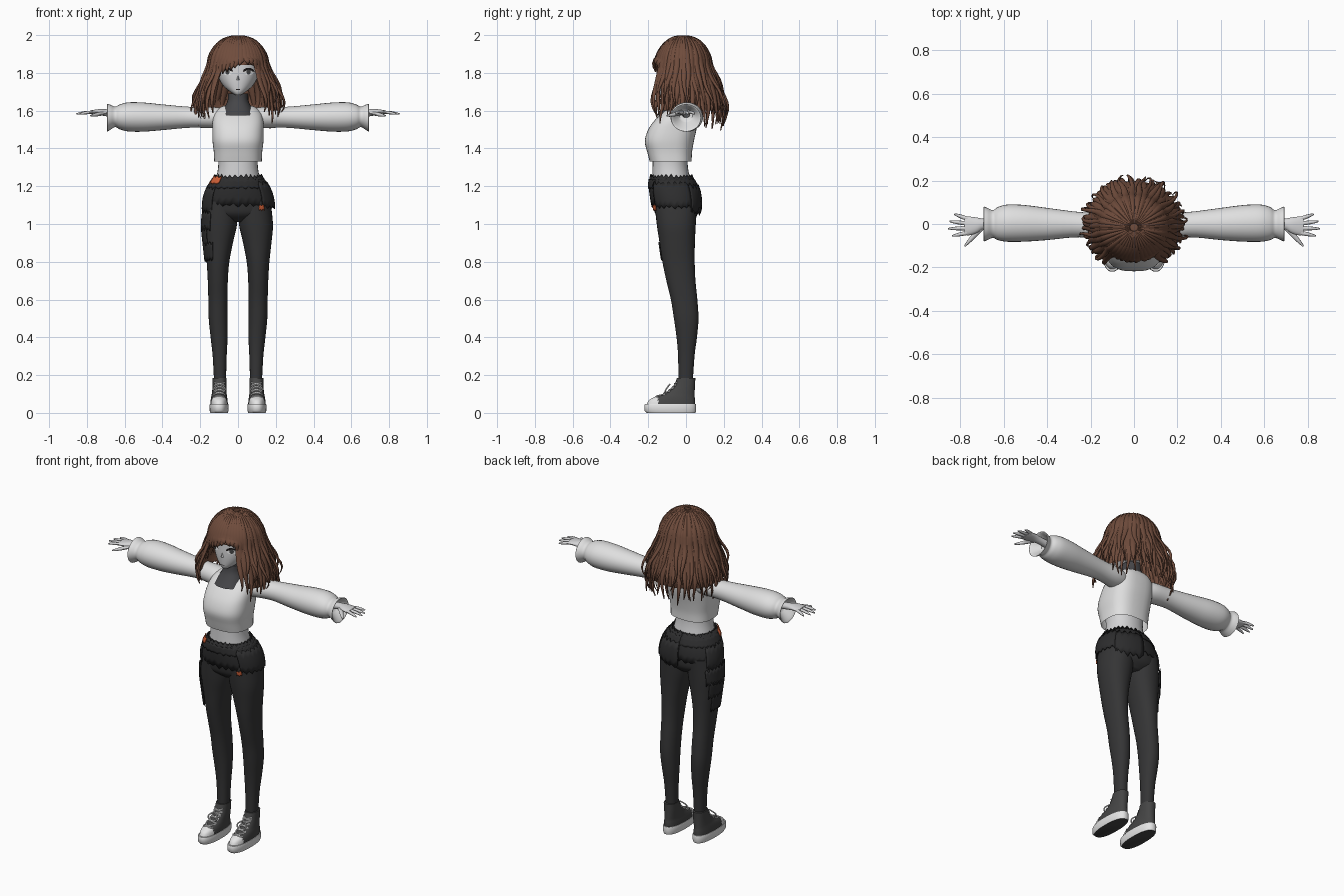
import bpy, bmesh, random
from math import sin, cos, pi, radians, copysign
from mathutils import Vector

random.seed(7)
if "Cube" in bpy.data.objects:
    bpy.data.objects.remove(bpy.data.objects["Cube"])


def material(name, r, g, b):
    m = bpy.data.materials.new(name)
    m.use_nodes = True
    m.diffuse_color = (r, g, b, 1)
    m.node_tree.nodes["Principled BSDF"].inputs["Base Color"].default_value = (r, g, b, 1)
    return m


SKIN = material("pale_skin", .66, .66, .67)
KNIT = material("white_knit", .74, .74, .74)
NECK = material("charcoal_knit", .06, .06, .065)
LEGGING = material("legging_black", .035, .035, .036)
DENIM = material("torn_denim_black", .026, .026, .027)
CANVAS = material("shoe_grey", .06, .06, .06)
RUBBER = material("white_rubber", .78, .78, .78)
HAIR = material("brown_hair", .16, .072, .045)
ORANGE = material("orange_cloth", .65, .12, .04)
LASH = material("lash_black", .015, .012, .012)


def build(name, verts, faces, mats, rule=None, angle=50):
    me = bpy.data.meshes.new(name)
    me.from_pydata([tuple(v) for v in verts], [], faces)
    bm = bmesh.new()
    bm.from_mesh(me)
    bmesh.ops.recalc_face_normals(bm, faces=bm.faces)
    bm.to_mesh(me)
    bm.free()
    for m in mats:
        me.materials.append(m)
    for p in me.polygons:
        p.use_smooth = True
        if rule:
            p.material_index = rule(p)
    me.set_sharp_from_angle(angle=radians(angle))
    ob = bpy.data.objects.new(name, me)
    bpy.context.scene.collection.objects.link(ob)
    return ob


def loft(name, rings, mats, rule=None, caps=(True, True)):
    n = len(rings[0])
    verts = [v for r in rings for v in r]
    faces = [(i * n + j, i * n + (j + 1) % n, (i + 1) * n + (j + 1) % n, (i + 1) * n + j)
             for i in range(len(rings) - 1) for j in range(n)]
    if caps[0]:
        faces.append(tuple(range(n)))
    if caps[1]:
        faces.append(tuple(range(len(verts) - n, len(verts))))
    return build(name, verts, faces, mats, rule)


def refine(secs, sub=4):
    # Smooth spline through a list of sections
    out = []
    for i in range(len(secs) - 1):
        q = [secs[max(i - 1, 0)], secs[i], secs[i + 1], secs[min(i + 2, len(secs) - 1)]]
        for k in range(sub):
            t = k / sub
            out.append(tuple(b + .5 * t * (c - a + t * (2 * a - 5 * b + 4 * c - d + t * (3 * (b - c) + d - a)))
                             for a, b, c, d in zip(*q)))
    return out + [tuple(secs[-1])]


def lookup(secs, z):
    for a, b in zip(secs, secs[1:]):
        if b[0] <= z <= a[0]:
            t = (a[0] - z) / max(a[0] - b[0], 1e-6)
            return tuple(u + (v - u) * t for u, v in zip(a, b))
    return secs[0] if z > secs[0][0] else secs[-1]


def point(sec, a, off=0, p=2.2):
    # Section = height, centre x, half width, front y, back y; angle 0 faces front
    z, cx, hw, yf, yb = sec
    f = lambda v: copysign(abs(v) ** (2 / p), v)
    return Vector((cx + (hw + off) * f(sin(a)), (yf + yb) / 2 - ((yb - yf) / 2 + off) * f(cos(a)), z))


def body(name, secs, mats, side=1, n=32, p=2.2, rule=None, caps=(True, True)):
    secs = [(s[0], s[1] * side) + s[2:] for s in secs]
    return loft(name, [[point(s, 2 * pi * j / n, 0, p) for j in range(n)] for s in secs], mats, rule, caps)


def band(name, secs, a0, a1, z0, z1, off, jag, mat, side=1, p=2.2):
    # Torn cloth patch that follows a body surface
    cols, rows = max(4, int(abs(a1 - a0) / 6)), 4
    verts = []
    for i in range(cols + 1):
        lo, hi = [z + (jag if (i % 2) else -jag) * random.uniform(.2, 1) for z in (z0, z1)]
        for k in range(rows + 1):
            z = lo + (hi - lo) * k / rows
            s = lookup(secs, z)
            v = point((z, s[1] * side) + s[2:], radians(a0 + (a1 - a0) * i / cols), off, p)
            verts.append(v)
    m = rows + 1
    ob = build(name, verts, [(i * m + k, i * m + m + k, i * m + m + k + 1, i * m + k + 1)
                             for i in range(cols) for k in range(rows)], [mat])
    mod = ob.modifiers.new("thickness", "SOLIDIFY")
    mod.thickness, mod.offset = .005, 0


def tube(name, pts, widths, thick, mat, outward, n=8):
    # Flattened tapering tube; outward gives the thin direction
    rings = []
    for i, p in enumerate(pts):
        t = (pts[min(i + 1, len(pts) - 1)] - pts[max(i - 1, 0)]).normalized()
        o = outward(p)
        o = (o - t * o.dot(t)).normalized()
        s = t.cross(o)
        w = widths(i / (len(pts) - 1))
        h = min(thick, w)
        rings.append([p + s * w * cos(2 * pi * j / n) + o * h * sin(2 * pi * j / n) for j in range(n)])
    return loft(name, rings, [mat])


# Head and face
head = refine([(1.97, 0, .05, -.07, .04), (1.94, 0, .09, -.115, .08), (1.88, 0, .12, -.145, .11),
               (1.82, 0, .118, -.15, .11), (1.77, 0, .102, -.152, .09), (1.73, 0, .077, -.15, .05),
               (1.70, 0, .042, -.146, -.02), (1.683, 0, .014, -.136, -.09)])
body("head", head, [SKIN])


def plate(name, outline, off, mat):
    verts = []
    for x, z in outline:
        z0, cx, hw, yf, yb = lookup(head, z)
        c = max(0, 1 - abs(x / hw) ** 2.2) ** (1 / 2.2)
        verts.append((x, (yf + yb) / 2 - (yb - yf) / 2 * c - off, z))
    mid = sum((Vector(v) for v in verts), Vector()) / len(verts)
    mid.y -= .001
    n = len(verts)
    build(name, verts + [mid], [(i, (i + 1) % n, n) for i in range(n)], [mat])


def oval(cx, cz, rx, rz, n=20, a0=0, a1=2 * pi):
    return [(cx + rx * cos(a0 + (a1 - a0) * i / n), cz + rz * sin(a0 + (a1 - a0) * i / n)) for i in range(n)]


for side, tag in ((1, "left"), (-1, "right")):
    ex, ez = .056 * side, 1.805
    plate(tag + "_eye_white", oval(ex, ez, .027, .017), .002, RUBBER)
    plate(tag + "_iris", oval(ex, ez, .011, .014), .004, CANVAS)
    plate(tag + "_upper_lash", oval(ex, ez, .031, .022, 12, 0, pi) + oval(ex, ez, .027, .015, 12, pi, 0), .005, LASH)
plate("mouth", oval(0, 1.712, .014, .002), .002, LASH)
loft("nose", [[(sx * w, y, z) for sx, y, z in ((-1, -.146, 1.76), (1, -.146, 1.76), (0, -.146, 1.80))]
              for w in (.012,)] + [[(0, -.163, 1.764), (.001, -.163, 1.764), (0, -.162, 1.766)]], [SKIN])

# Collar, jumper and midriff
body("high_collar", refine([(1.69, 0, .052, -.10, .03), (1.65, 0, .056, -.107, .035),
                            (1.61, 0, .075, -.13, .045), (1.575, 0, .09, -.158, .05)]), [NECK], p=2.4)
torso = refine([(1.63, 0, .05, -.07, .035), (1.62, 0, .09, -.09, .05), (1.59, 0, .122, -.125, .06),
                (1.55, 0, .134, -.165, .06), (1.50, 0, .136, -.2, .055), (1.44, 0, .135, -.218, .042),
                (1.38, 0, .128, -.205, .032), (1.33, 0, .126, -.192, .03)])
body("jumper_body", torso, [KNIT], p=2.7, n=40, caps=(True, False))
body("midriff", refine([(1.38, 0, .108, -.175, .01), (1.3, 0, .105, -.177, .01), (1.2, 0, .125, -.18, .03)]), [SKIN])

# Sleeves: x, centre z, half height, centre y, half depth
sleeve = refine([(.06, 1.56, .05, -.03, .06), (.13, 1.563, .056, -.015, .065), (.25, 1.565, .055, -.003, .058),
                 (.4, 1.565, .068, 0, .074), (.5, 1.566, .077, .003, .084), (.58, 1.567, .077, .004, .086),
                 (.625, 1.567, .066, .002, .077), (.65, 1.567, .054, 0, .064), (.675, 1.565, .066, 0, .074),
                 (.692, 1.562, .073, 0, .08), (.685, 1.564, .062, 0, .068), (.64, 1.575, .03, 0, .035)])
palm = refine([(.62, 1.58, .02, 0, .022), (.69, 1.588, .019, 0, .024), (.725, 1.592, .017, -.006, .036),
               (.76, 1.592, .013, -.009, .043), (.782, 1.592, .009, -.009, .041)])


def limb(name, secs, mat, side, n=28):
    loft(name, [[(side * x, yc + ry * cos(2 * pi * j / n), zc + rz * sin(2 * pi * j / n)) for j in range(n)]
                for x, zc, rz, yc, ry in secs], [mat])


up = lambda p: Vector((0, 0, 1))
for side, tag in ((1, "left"), (-1, "right")):
    limb(tag + "_sleeve", sleeve, KNIT, side)
    limb(tag + "_palm", palm, SKIN, side, 16)
    for i, tip in enumerate((.838, .856, .85, .828)):
        y = -.04 + i * .021
        pts = [Vector((side * (.765 + (tip - .765) * k / 5), y + (i - 1.2) * .0025 * k, 1.592 - .0004 * k * k))
               for k in range(6)]
        tube(f"{tag}_finger_{i + 1}", pts, lambda t: .0098 * (1 - .65 * t ** 3), .008, SKIN, up)
    pts = [Vector((side * (.7 + .016 * k), -.012 - .018 * k, 1.588 - .003 * k)) for k in range(6)]
    tube(tag + "_thumb", pts, lambda t: .014 * (1 - .7 * t ** 2), .010, SKIN, up)

# Hips, legs and torn shorts
hips = refine([(1.25, 0, .118, -.183, .025), (1.2, 0, .15, -.188, .052), (1.15, 0, .17, -.184, .064),
               (1.1, 0, .177, -.175, .067), (1.05, 0, .165, -.16, .058), (1.01, 0, .06, -.11, .02)])
leg = refine([(1.12, .086, .086, -.168, .06), (1.0, .095, .09, -.155, .052), (.9, .102, .075, -.14, .047),
              (.8, .106, .06, -.125, .046), (.7, .107, .053, -.104, .05), (.6, .106, .051, -.08, .06),
              (.5, .105, .05, -.064, .066), (.4, .1, .045, -.05, .058), (.3, .097, .037, -.042, .045),
              (.15, .095, .031, -.04, .035)])
body("hips", hips, [LEGGING])
for side, tag in ((1, "left"), (-1, "right")):
    body(tag + "_leg", leg, [LEGGING], side)
band("torn_shorts", hips, -180, 180, 1.1, 1.252, .006, .013, DENIM)
band("waist_cloth", hips, -180, 180, 1.19, 1.235, .011, .006, DENIM)
band("left_hip_flap", hips, 40, 125, 1.09, 1.215, .016, .014, DENIM)
band("right_hip_flap", hips, -125, -45, 1.06, 1.19, .012, .014, DENIM)
band("back_flap", hips, 125, 180, 1.06, 1.2, .016, .018, DENIM)
for i, (a0, a1, z0, z1) in enumerate(((-140, -30, .97, 1.06), (-130, -45, .89, .985), (-115, -20, .81, .9))):
    band(f"thigh_patch_{i + 1}", leg, a0, a1, z0, z1, .009, .012, DENIM, -1)
band("orange_waist_scrap", hips, -72, -38, 1.215, 1.25, .017, .011, ORANGE)
band("orange_hip_scrap", hips, 32, 42, 1.075, 1.098, .021, .006, ORANGE)

# High-top shoes
upper = refine([(.185, .098, .036, -.048, .05), (.14, .098, .037, -.068, .047), (.105, .099, .039, -.115, .046),
                (.085, .1, .042, -.165, .046), (.065, .1, .045, -.198, .048), (.035, .1, .047, -.212, .048)])
sole = [(.046, .1, .049, -.217, .052), (.04, .1, .051, -.22, .054), (.012, .1, .05, -.22, .054), (0, .1, .046, -.208, .05)]
for side, tag in ((1, "left"), (-1, "right")):
    body(tag + "_shoe_upper", upper, [CANVAS, RUBBER], side, 48, 2.3,
         lambda p: int(p.center.y < -.15 and p.center.z < .088))
    body(tag + "_shoe_sole", sole, [RUBBER, CANVAS], side, 40, 2.4, lambda p: int(p.normal.z < -.9))
    for i in range(5):
        z = .09 + i * .016
        for d in (-1, 1):
            pts = []
            for k in range(7):
                u = (k - 3) / 3
                s = lookup(upper, z + d * u * .007)
                pts.append(point((s[0], s[1] * side) + s[2:], u * .75, .002, 2.3))
            tube(f"{tag}_lace_{i + 1}_{'a' if d > 0 else 'b'}", pts, lambda t: .004, .003, RUBBER,
                 lambda p: Vector((0, -.6, .8)), 6)
    for d in (-1, 1):
        pts = [Vector((side * .098 + d * .03 * sin(pi * k / 9), -.085 - .028 * sin(pi * k / 18), .152 - .006 * k))
               for k in range(10)]
        tube(f"{tag}_lace_bow_{'a' if d > 0 else 'b'}", pts, lambda t: .004, .004, RUBBER, lambda p: Vector((0, -1, .1)), 6)


# Hair
def hair_point(phi, s, end, flare, size=1, wave=0, seed=0):
    if s < .5:
        th = s * 2 * radians(70)
        r, z = sin(th), 1.82 + .174 * size * cos(th)
    else:
        k = s * 2 - 1
        top = 1.82 + .174 * size * cos(radians(70))
        r = .94 + .06 * min(1, k * 3) + flare * sin(pi / 2 * min(1.25, k * 1.2)) ** 2
        r += wave * k * sin(k * 9 + seed)
        phi += wave * .8 * k * sin(k * 7 + seed * 2)
        z = top + (end - top) * k
    return Vector((.16 * size * r * sin(phi), -.015 - .15 * size * r * cos(phi), z))


def radial(p):
    return p - Vector((0, -.015, min(p.z - .001, 1.8)))


def strand(name, phi, end, flare, size, width, wave, sweep=0):
    seed = random.uniform(0, 6)
    pts = [hair_point(phi + sweep * (i / 20) ** 2, i / 20, end, flare, size, wave, seed) for i in range(1, 21)]
    tube(name, pts, lambda t: width * (.15 + .85 * min(1, t * 2.2)) * (1 - max(0, t - .55) / .45 * .9), .008, HAIR, radial)


# Under layer with an open front
cols, rows = 48, 16
grid = [hair_point(2 * pi * j / cols, i / rows, 1.6, .4 - .08 * cos(2 * pi * j / cols), .965)
        for i in range(1, rows + 1) for j in range(cols)]
quads = [(i * cols + j, i * cols + (j + 1) % cols, (i + 1) * cols + (j + 1) % cols, (i + 1) * cols + j)
         for i in range(rows - 1) for j in range(cols) if i < 8 or 7 <= j < cols - 7]
build("hair_under_layer", grid, quads + [tuple(range(cols))], [HAIR], angle=180)

for i in range(36):
    phi = radians(40 + 280 * i / 35)
    strand(f"hair_lock_{i + 1}", phi, 1.545 + .025 * cos(phi) + random.uniform(-.03, .03),
           .42 - .07 * cos(phi), 1, .027, .05)
for i in range(26):
    phi = radians(48 + 264 * i / 25 + random.uniform(-4, 4))
    strand(f"hair_wisp_{i + 1}", phi, 1.575 + .02 * cos(phi) + random.uniform(-.035, .04),
           .44 - .08 * cos(phi) + random.uniform(-.08, .06), 1.02, .016, .09)
# Swept fringe
for i, end in enumerate((1.70, 1.745, 1.775, 1.795, 1.805, 1.815, 1.825, 1.84, 1.845, 1.84, 1.815, 1.77, 1.71)):
    strand(f"fringe_{i + 1}", radians(-46 + 92 * i / 12), end, .03, 1.01, .024, .02, radians(-6 if i < 8 else 5))
